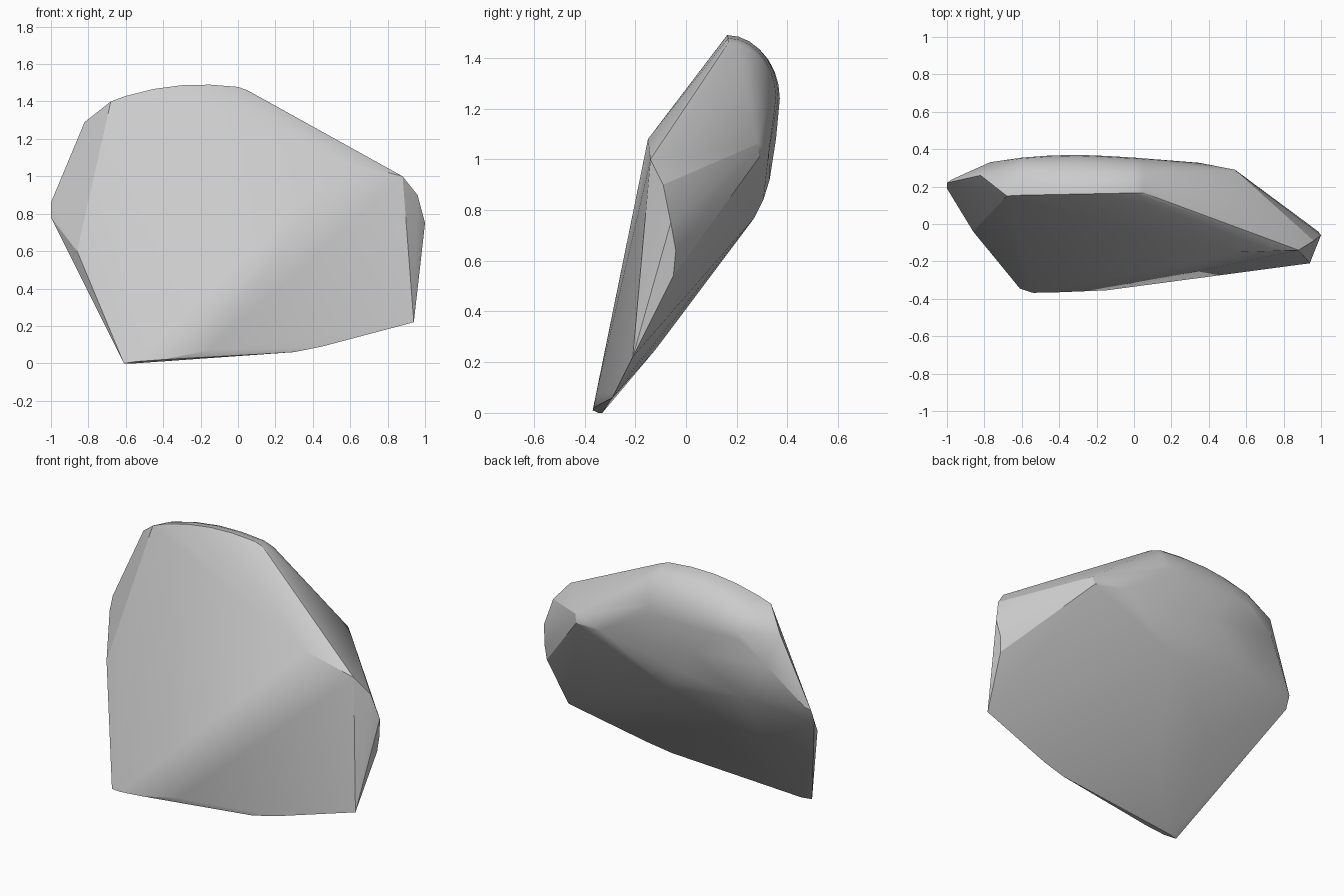
import bpy, bmesh, math

# Front slab rim and its corners
front = [(-0.61, -0.345, 0.0), (-0.54, -0.368, 0.01), (-0.40, -0.365, 0.02), (-0.55, -0.33, 0.0),
         (0.30, -0.29, 0.06), (0.45, -0.275, 0.09), (-0.15, -0.355, 0.07), (0.94, -0.21, 0.22),
         (0.56, -0.15, 1.08), (0.88, -0.14, 1.0), (-0.68, 0.15, 1.40), (-0.86, -0.04, 0.60)]
# Right cap
right = [(0.96, -0.09, 0.9), (1.0, -0.06, 0.75), (0.985, -0.04, 0.64), (0.975, -0.05, 0.54)]
# Left cap
left = [(-1.0, 0.19, 0.78), (-1.0, 0.22, 0.86), (-0.97, 0.24, 0.88), (-0.82, 0.26, 1.29),
        (-0.77, 0.33, 1.12)]
# Back bulge and sloping underside
back = [(0.55, 0.28, 1.06), (0.54, 0.29, 1.01), (0.35, 0.327, 1.03), (-0.3, 0.355, 1.08),
        (-0.2, 0.33, 0.92), (-0.12, 0.305, 0.84), (-0.07, 0.27, 0.77), (-0.54, 0.04, 0.48),
        (-0.28, -0.12, 0.25), (-0.6, 0.30, 0.86)]
# Rounded crown: (x, back depth, rim height), each swept as a quarter arc
crown = [(-0.6, 0.355, 1.43), (-0.45, 0.366, 1.467), (-0.3, 0.37, 1.487),
         (-0.15, 0.364, 1.49), (0.0, 0.355, 1.478), (0.05, 0.345, 1.46)]

bm = bmesh.new()
points = front + right + left + back
for x, depth, rim in crown:
    y0 = 0.16 + 0.02 * (x + 0.3)
    for i in range(8):
        t = math.pi / 2 * i / 7
        points.append((x, y0 + (depth - y0) * math.sin(t), 1.24 + (rim - 1.24) * math.cos(t)))
for p in points:
    bm.verts.new(p)

# Chipped stone skin around all the corners
bmesh.ops.convex_hull(bm, input=bm.verts[:])
bmesh.ops.delete(bm, geom=[v for v in bm.verts if not v.link_faces], context='VERTS')
bmesh.ops.recalc_face_normals(bm, faces=bm.faces[:])
mesh = bpy.data.meshes.new("rock")
bm.to_mesh(mesh)
bm.free()
rock = bpy.data.objects.new("rock", mesh)
bpy.context.collection.objects.link(rock)
bpy.context.view_layer.objects.active = rock
rock.select_set(True)
bpy.ops.object.shade_smooth_by_angle(angle=math.radians(20))
